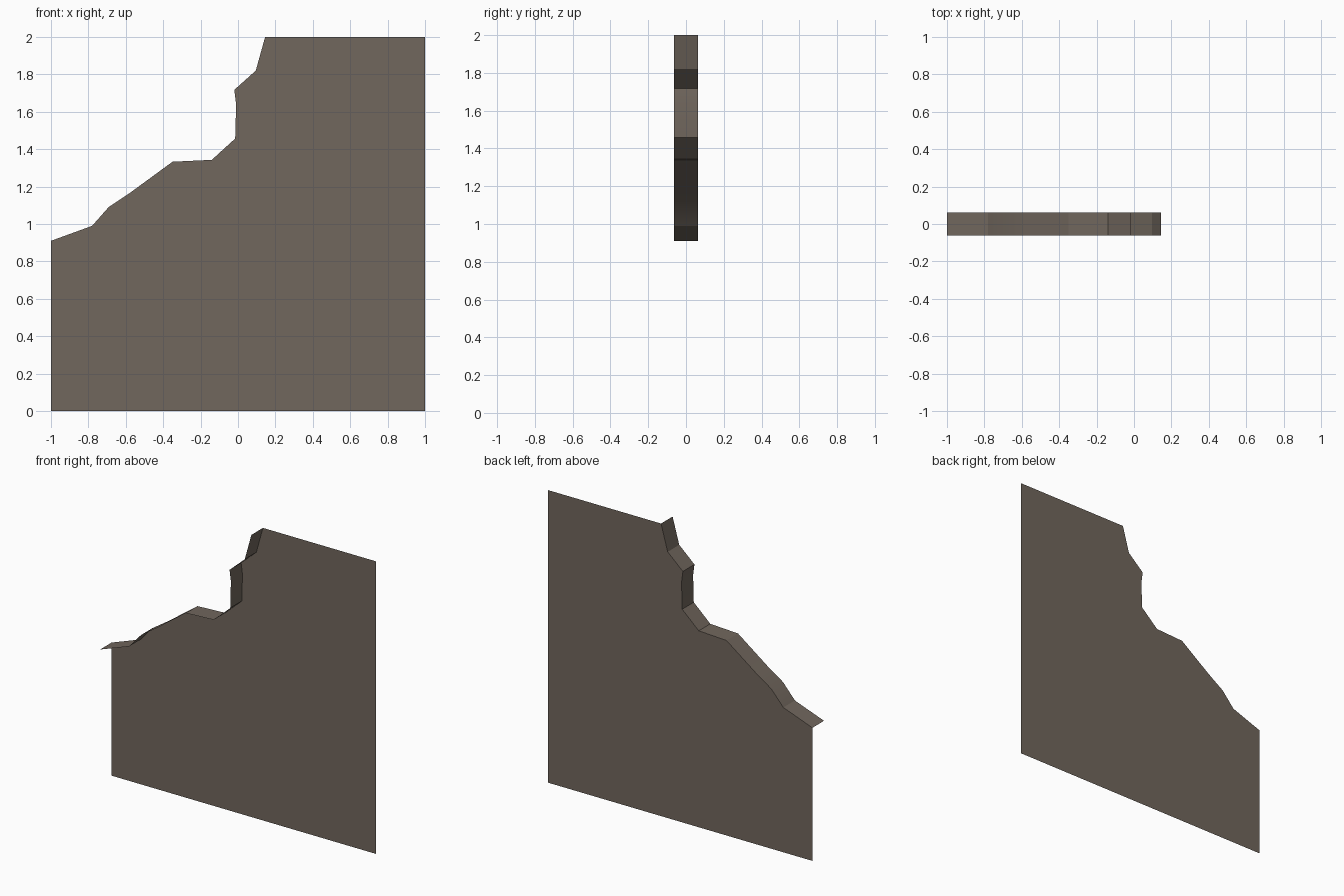
import bpy, bmesh, math

if "Cube" in bpy.data.objects:
    bpy.data.objects.remove(bpy.data.objects["Cube"])

HALF = 0.0625  # half depth of the wall

# Broken edge, from the left side up to the top (x, z)
BREAK = [(-1, 0.91), (-0.78, 0.99), (-0.69, 1.092), (-0.57, 1.172), (-0.35, 1.333),
         (-0.14, 1.343), (-0.015, 1.457), (-0.01, 1.64), (-0.02, 1.717),
         (0.095, 1.82), (0.145, 2)]

stone = bpy.data.materials.new("brown stone")
stone.diffuse_color = (0.165, 0.135, 0.11, 1)
stone.use_nodes = True
stone.node_tree.nodes["Principled BSDF"].inputs["Base Color"].default_value = stone.diffuse_color

bm = bmesh.new()
# Flat wall sheet on the back plane, open at the straight sides
edge = [bm.verts.new((x, HALF, z)) for x, z in BREAK]
corners = [bm.verts.new((x, HALF, z)) for x, z in [(1, 2), (1, 0), (-1, 0)]]
bm.faces.new(edge + corners)

# Broken lip running from the sheet to the front plane
front = [bm.verts.new((x, -HALF, z)) for x, z in BREAK]
for i in range(len(BREAK) - 1):
    bm.faces.new((edge[i + 1], edge[i], front[i], front[i + 1]))
bm.normal_update()
if bm.faces[:][0].normal.y < 0:
    bmesh.ops.reverse_faces(bm, faces=bm.faces[:])

mesh = bpy.data.meshes.new("broken_wall")
bm.to_mesh(mesh)
bm.free()
mesh.materials.append(stone)
wall = bpy.data.objects.new("broken_wall", mesh)
bpy.context.collection.objects.link(wall)

# Soften only the shallow bends
bpy.context.view_layer.objects.active = wall
wall.select_set(True)
bpy.ops.object.shade_smooth_by_angle(angle=math.radians(20))
